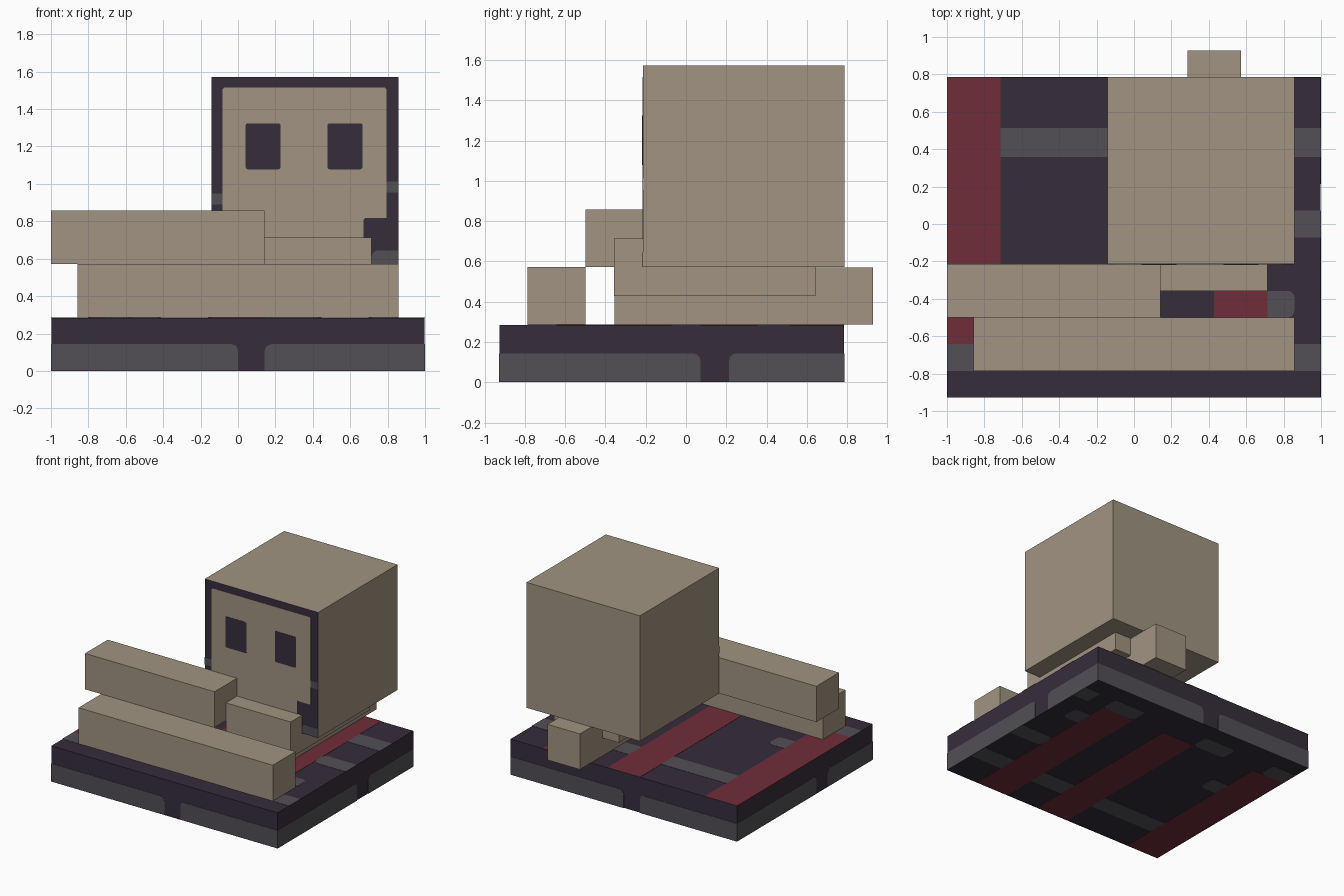
import bpy, bmesh, math

cube = bpy.data.objects.get("Cube")
if cube:
    bpy.data.objects.remove(cube, do_unlink=True)

U = 1 / 7            # one block unit
T = 0.002            # thickness of painted plates


def material(name, rgb):
    lin = [((c / 255 + 0.055) / 1.055) ** 2.4 for c in rgb] + [1.0]
    m = bpy.data.materials.new(name)
    m.use_nodes = True
    m.diffuse_color = lin
    m.node_tree.nodes["Principled BSDF"].inputs["Base Color"].default_value = lin
    return m


TAN = material("tan", (161, 148, 129))
DARK = material("dark_purple", (54, 45, 59))
GREY = material("grey", (82, 79, 86))
RED = material("dark_red", (112, 45, 58))


def finish(bm, name, *mats):
    bmesh.ops.recalc_face_normals(bm, faces=bm.faces)
    me = bpy.data.meshes.new(name)
    bm.to_mesh(me)
    bm.free()
    for m in mats:
        me.materials.append(m)
    ob = bpy.data.objects.new(name, me)
    bpy.context.scene.collection.objects.link(ob)
    return ob


def box(name, x, y, z, *mats):
    bm = bmesh.new()
    bmesh.ops.create_cube(bm, size=1)
    for v in bm.verts:
        for i, (a, b) in enumerate((x, y, z)):
            v.co[i] = a if v.co[i] < 0 else b
    return finish(bm, name, *mats)


def rect(u0, v0, u1, v1, rounded="", r=0.035):
    """Rectangle outline; rounded lists corners 0-3 from lower left, anticlockwise."""
    pts = []
    corners = [(u0, v0, 1, 1), (u1, v0, -1, 1), (u1, v1, -1, -1), (u0, v1, 1, -1)]
    for i, (u, v, su, sv) in enumerate(corners):
        if str(i) not in rounded:
            pts.append((u, v))
            continue
        for k in range(4):
            a = math.pi * (1 + i / 2) + k * math.pi / 6
            pts.append((u + su * r + r * math.cos(a), v + sv * r + r * math.sin(a)))
    return pts


def plates(name, mat, place, outlines, d0=-T, d1=0.0):
    """Thin prisms; place(u, v, depth) maps an outline into space."""
    bm = bmesh.new()
    for pts in outlines:
        low = [bm.verts.new(place(u, v, d0)) for u, v in pts]
        top = [bm.verts.new(place(u, v, d1)) for u, v in pts]
        bm.faces.new(low)
        bm.faces.new(top)
        for i in range(len(pts)):
            j = (i + 1) % len(pts)
            bm.faces.new((low[i], low[j], top[j], top[i]))
    return finish(bm, name, mat)


Y0, Y1 = -6.5 * U, 5.5 * U     # base depth
H = 2 * U                      # base height

# Base slab
box("base", (-1 + T, 1 - T), (Y0 + T, Y1 - T), (T, H - T), DARK)

# Painted stripes and slats, on top and flipped underneath
stripes = [rect(x * U, -4.5 * U, (x + 2) * U, Y1) for x in (-7, -1, 3)]
slats = [
    rect(-5 * U, 2.5 * U, -U, 3.6 * U),
    rect(U, 2.5 * U, 3 * U, 3.6 * U),
    rect(5 * U, 2.5 * U, 1, 3.6 * U),
    rect(5 * U, -0.5 * U, 1, 0.5 * U, "03"),
    rect(-5 * U, -2.5 * U, -4 * U, -1.5 * U, "12"),
    rect(5 * U, -3.5 * U, 6 * U, -2.5 * U, "12"),
    rect(-1, Y0 + U, -5.5 * U, -4.5 * U, "12"),
    rect(-3 * U, Y0 + U, -U, -4.5 * U, "0123"),
    rect(3 * U, Y0 + U, 5 * U, -4.5 * U, "0123"),
    rect(6 * U, Y0 + U, 1, -4.5 * U),
]
faces = {
    "top": lambda u, v, d: (u, v, H + d),
    "bottom": lambda u, v, d: (u, Y0 + Y1 - v, -d),
}
for side, place in faces.items():
    plates(f"base_{side}_stripes", RED, place, stripes)
    plates(f"base_{side}_slats", GREY, place, slats)

# Lower grey bands round the base, each with one gap (u runs left to right)
sides = {
    "front": (lambda u, v, d: (-1 + u, Y0 - d, v), 2.0),
    "back": (lambda u, v, d: (1 - u, Y1 + d, v), 2.0),
    "left": (lambda u, v, d: (1 + d, Y0 + u, v), 12 * U),
    "right": (lambda u, v, d: (-1 - d, Y1 - u, v), 12 * U),
}
for side, (place, width) in sides.items():
    plates(f"base_{side}_band", GREY, place,
           [rect(0, 0, 7 * U, U, "2"), rect(8 * U, 0, width, U, "3")])

# Limbs and body
box("front_beam", (-6 * U, 6 * U), (-5.5 * U, -3.5 * U), (H, 4 * U), TAN)
box("upper_beam", (-7 * U, U), (-3.5 * U, -1.5 * U), (4 * U, 6 * U), TAN)
box("body", (U, 5 * U), (-2.5 * U, 4.5 * U), (3 * U, 5 * U), TAN)
box("rear_leg", (2 * U, 4 * U), (-2.49 * U, 6.5 * U), (H, 3.99 * U), TAN)

# Head with a dark front
YF = -1.5 * U
head = box("head", (-U, 6 * U), (YF, Y1), (4 * U, 11 * U), TAN, DARK)
for p in head.data.polygons:
    if p.normal.y < -0.5:
        p.material_index = 1


def on_face(u, v, d):
    return (u, YF - d, v)


# Face panel with a notch at the lower left, eyes and grey edge marks
panel = [(-0.083, 0.60), (0.67, 0.60), (0.67, 0.808), (0.68, 0.818),
         (0.793, 0.818), (0.793, 1.507), (0.784, 1.516), (-0.074, 1.516), (-0.083, 1.507)]
plates("face_panel", TAN, on_face, [panel], 0, 0.002)
plates("eyes", DARK, on_face,
       [rect(x, 1.078, x + 0.186, 1.324, "0123", 0.01) for x in (0.041, 0.479)], 0, 0.004)
plates("face_edge_marks", GREY, on_face, [
    rect(-U, 0.89, -0.083, 0.948),
    rect(0.793, 0.955, 6 * U, 1.014),
    rect(5 * U, 4 * U, 6 * U, 0.645, "3"),
], 0, 0.002)
